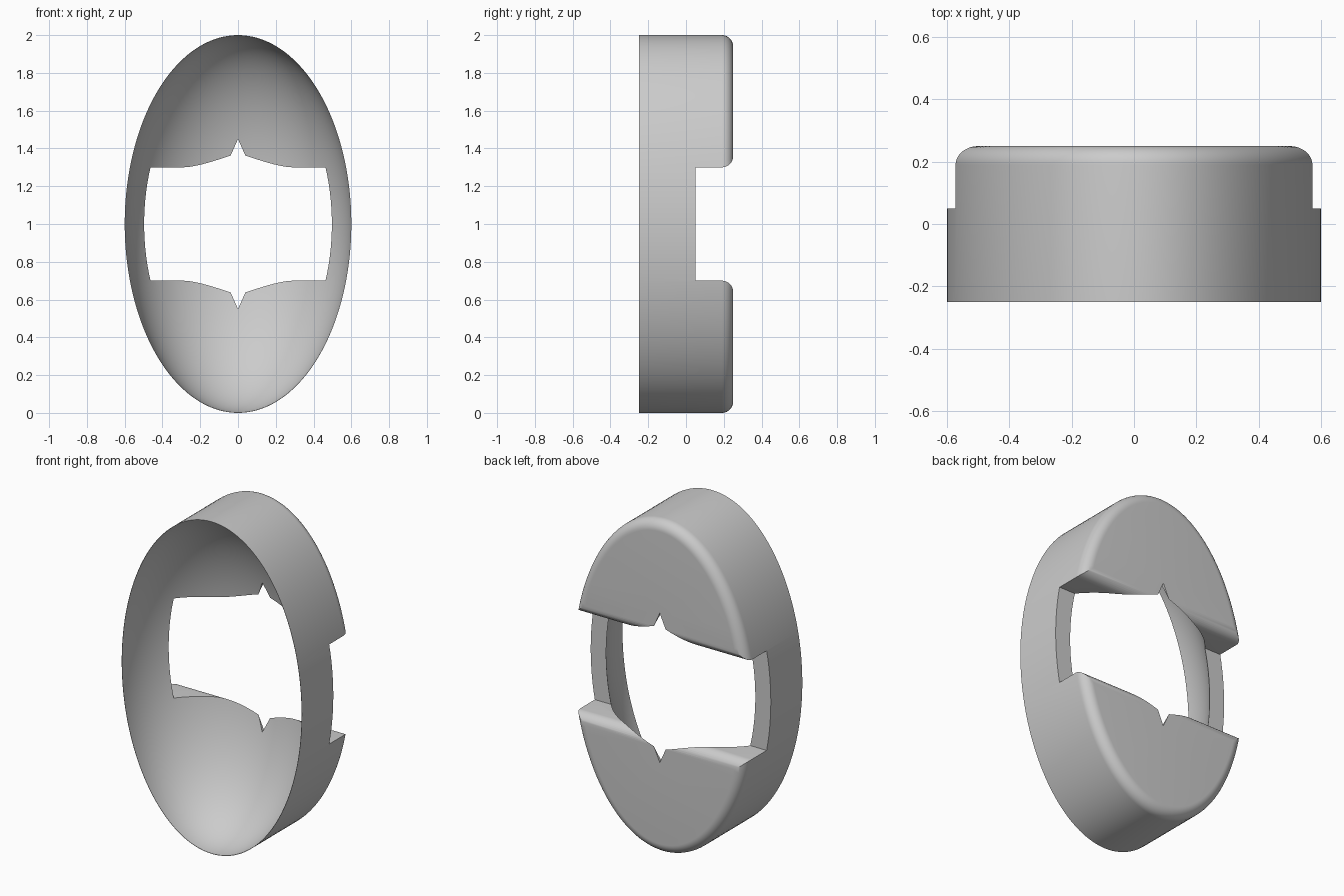
import bpy, bmesh, math
from mathutils import Matrix

cube = bpy.data.objects.get("Cube")
if cube:
    bpy.data.objects.remove(cube, do_unlink=True)

HALF_W, HALF_H = 0.6, 1.0
FRONT, STEP, BACK = -0.25, 0.05, 0.25
SLOT = 0.3          # half height of the slot
ROUND = 0.06
SIDES, ARC = 144, 10

grey = bpy.data.materials.new("plain grey")
grey.use_nodes = True
colour = (0.6, 0.6, 0.6, 1)
grey.diffuse_color = colour
grey.node_tree.nodes["Principled BSDF"].inputs["Base Color"].default_value = colour


def to_object(name, bm):
    bmesh.ops.recalc_face_normals(bm, faces=bm.faces[:])
    mesh = bpy.data.meshes.new(name)
    bm.to_mesh(mesh)
    bm.free()
    mesh.materials.append(grey)
    obj = bpy.data.objects.new(name, mesh)
    bpy.context.collection.objects.link(obj)
    return obj


def loft(name, rings):
    """Closed solid through rings of points, capped at both ends."""
    bm = bmesh.new()
    rings = [[bm.verts.new(p) for p in ring] for ring in rings]
    for a, b in zip(rings, rings[1:]):
        for i in range(len(a)):
            j = (i + 1) % len(a)
            bm.faces.new((a[i], a[j], b[j], b[i]))
    bm.faces.new(rings[0])
    bm.faces.new(rings[-1])
    return to_object(name, bm)


def oval_ring(y, inset):
    """Ellipse moved inward along its normals."""
    ring = []
    for i in range(SIDES):
        t = 2 * math.pi * i / SIDES
        nx, nz = HALF_H * math.cos(t), HALF_W * math.sin(t)
        n = math.hypot(nx, nz)
        ring.append((HALF_W * math.cos(t) - inset * nx / n, y,
                     1 + HALF_H * math.sin(t) - inset * nz / n))
    return ring


# Quarter round as (inset, y), shared by the rim and the slot edges
steps = [math.pi / 2 * i / ARC for i in range(ARC + 1)]
quarter = [(ROUND * (1 - math.cos(a)), BACK - ROUND * (1 - math.sin(a))) for a in steps]

# Oval body with a rounded back rim
shell = loft("oval_shell", [oval_ring(FRONT, 0)] + [oval_ring(y, d) for d, y in quarter])

# Slot across the back, flaring out at its rounded edges
side = [(STEP, SLOT)] + [(y, SLOT + d) for d, y in quarter] + [(BACK + 0.1, SLOT + ROUND)]
profile = [(y, 1 + z) for y, z in side] + [(y, 1 - z) for y, z in reversed(side)]
slot = loft("slot_cutter", [[(x, y, z) for y, z in profile] for x in (-1, 1)])

# Ellipsoid hollow, open to the front
bm = bmesh.new()
bmesh.ops.create_uvsphere(bm, u_segments=128, v_segments=65, radius=1)
bmesh.ops.rotate(bm, verts=bm.verts[:], matrix=Matrix.Rotation(math.pi / 2, 3, 'X'))
bmesh.ops.scale(bm, verts=bm.verts[:], vec=(HALF_W * 0.998, 0.538, HALF_H * 0.998))
bmesh.ops.translate(bm, verts=bm.verts[:], vec=(0, FRONT, 1))
hollow = to_object("hollow_cutter", bm)

# Pointed notches in the middle of both panels
half = [(0.0, 0.45), (0.04, 0.36), (0.04, -0.36)]
outline = [(s * x, 1 + s * z) for s in (1, -1) for x, z in half]
notches = loft("notch_cutter", [[(x, y, z) for x, z in outline] for y in (0.1, 0.4)])

bpy.ops.object.select_all(action='DESELECT')
bpy.context.view_layer.objects.active = shell
shell.select_set(True)
for cutter in (slot, hollow, notches):
    mod = shell.modifiers.new(cutter.name, 'BOOLEAN')
    mod.operation = 'DIFFERENCE'
    mod.solver = 'EXACT'
    mod.object = cutter
    bpy.ops.object.modifier_apply(modifier=mod.name)
    bpy.data.objects.remove(cutter, do_unlink=True)

bpy.ops.object.shade_smooth_by_angle(angle=math.radians(30))
